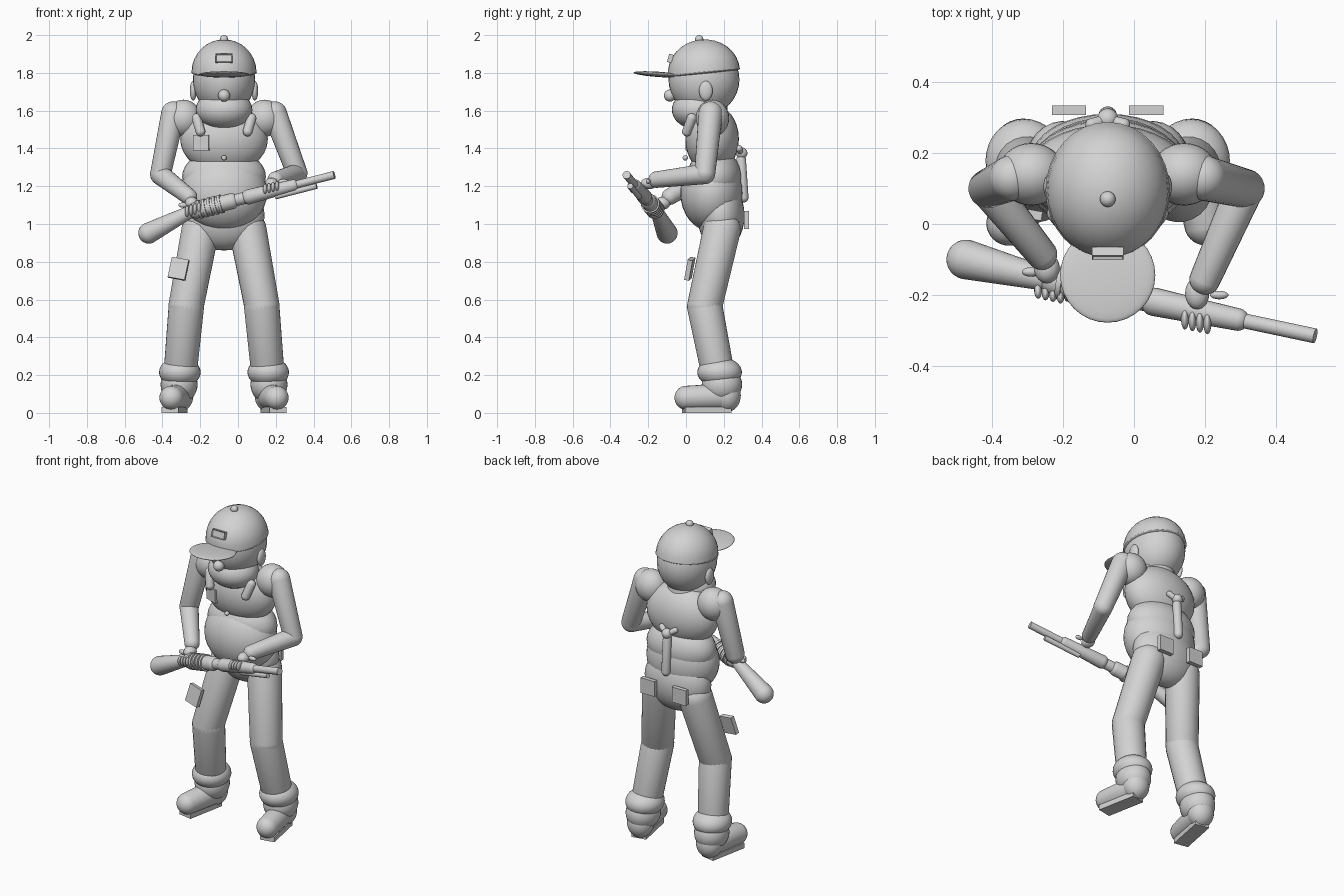
import bpy, bmesh, math
from mathutils import Vector, Matrix

cube = bpy.data.objects.get("Cube")
if cube:
    bpy.data.objects.remove(cube, do_unlink=True)

CX = -0.074  # body centre line

grey = bpy.data.materials.new("plain_grey")
grey.use_nodes = True
COL = (0.65, 0.65, 0.65, 1)
grey.diffuse_color = COL
grey.node_tree.nodes["Principled BSDF"].inputs["Base Color"].default_value = COL


def finish(name, bm, matrix, smooth=True):
    bm.transform(matrix)
    bmesh.ops.recalc_face_normals(bm, faces=bm.faces)
    for f in bm.faces:
        f.smooth = smooth
    me = bpy.data.meshes.new(name)
    bm.to_mesh(me)
    bm.free()
    me.materials.append(grey)
    ob = bpy.data.objects.new(name, me)
    bpy.context.collection.objects.link(ob)
    return ob


def place(loc, scale=(1, 1, 1), rot=(0, 0, 0)):
    turn = Matrix.Rotation(math.radians(rot[2]), 4, 'Z') @ \
        Matrix.Rotation(math.radians(rot[1]), 4, 'Y') @ Matrix.Rotation(math.radians(rot[0]), 4, 'X')
    return Matrix.Translation(loc) @ turn @ Matrix.Diagonal((*scale, 1))


def ball(name, loc, radii, rot=(0, 0, 0), half=False):
    bm = bmesh.new()
    bmesh.ops.create_uvsphere(bm, u_segments=32, v_segments=16, radius=1)
    if half:
        low = [v for v in bm.verts if v.co.z < -0.01]
        bmesh.ops.delete(bm, geom=low, context='VERTS')
    if isinstance(radii, float):
        radii = (radii,) * 3
    return finish(name, bm, place(loc, radii, rot))


def limb(name, a, b, ra, rb=None):
    """Round-ended tapered tube between two points."""
    a, b = Vector(a), Vector(b)
    rb = rb or ra
    bm = bmesh.new()
    bmesh.ops.create_uvsphere(bm, u_segments=24, v_segments=16, radius=1)
    for v in bm.verts:
        top = v.co.z > 0.01
        v.co *= rb if top else ra
        if top:
            v.co.z += (b - a).length
    turn = (b - a).to_track_quat('Z', 'Y').to_matrix().to_4x4()
    return finish(name, bm, Matrix.Translation(a) @ turn)


def tube(name, a, b, r):
    """Flat-ended tube."""
    a, b = Vector(a), Vector(b)
    bm = bmesh.new()
    bmesh.ops.create_cone(bm, cap_ends=True, segments=24, radius1=r, radius2=r, depth=(b - a).length)
    turn = (b - a).to_track_quat('Z', 'Y').to_matrix().to_4x4()
    ob = finish(name, bm, Matrix.Translation((a + b) / 2) @ turn)
    for p in ob.data.polygons:
        p.use_smooth = len(p.vertices) == 4
    return ob


def box(name, loc, size, rot=(0, 0, 0), inset=0):
    bm = bmesh.new()
    bmesh.ops.create_cube(bm, size=1)
    bm.transform(Matrix.Diagonal((*size, 1)))
    if inset:
        bm.normal_update()
        front = [f for f in bm.faces if f.normal.y < -0.9]
        bmesh.ops.inset_region(bm, faces=front, thickness=inset, depth=-size[1] / 3)
    return finish(name, bm, place(loc, rot=rot), smooth=False)


# Head and face
ball("head", (CX, 0.095, 1.765), (0.165, 0.188, 0.19))
ball("jaw", (CX, 0.06, 1.605), (0.15, 0.135, 0.105))
ball("nose", (CX, -0.085, 1.68), 0.032)
limb("neck", (CX, 0.13, 1.5), (CX, 0.12, 1.62), 0.1)

# Cap
ball("cap_dome", (CX, 0.095, 1.805), (0.172, 0.191, 0.172), (6, 0, 0), half=True)
ball("cap_band", (CX, 0.095, 1.803), (0.175, 0.193, 0.018), (6, 0, 0))
ball("cap_visor", (CX, -0.144, 1.792), (0.134, 0.134, 0.014), (-4, 0, 0))
ball("cap_button", (CX, 0.07, 1.978), 0.022)
box("cap_badge", (CX, -0.083, 1.877), (0.088, 0.024, 0.045), (-16, 0, 0), inset=0.006)

# Torso
ball("chest", (CX, 0.138, 1.45), (0.232, 0.142, 0.185))
ball("belly", (CX, 0.135, 1.165), (0.228, 0.165, 0.205))
ball("waist", (CX, 0.15, 1.25), (0.222, 0.143, 0.15))
ball("pelvis", (CX, 0.185, 1.045), (0.215, 0.125, 0.185))
ball("shirt_button", (CX, -0.004, 1.35), 0.014)
box("chest_pocket", (CX - 0.12, 0.02, 1.43), (0.085, 0.02, 0.08), (0, 0, -20))

# Paired body parts
for side, s in (("left", 1), ("right", -1)):
    def at(x, y, z):
        return (CX + s * x, y, z)

    ball(side + "_ear", at(0.163, 0.105, 1.705), (0.018, 0.036, 0.052))
    limb(side + "_braid", at(0.145, 0.03, 1.56), at(0.125, 0.005, 1.49), 0.026)
    ball(side + "_shoulder", at(0.215, 0.14, 1.56), (0.095, 0.088, 0.098))
    limb(side + "_thigh", at(0.125, 0.19, 0.97), at(0.2, 0.1, 0.57), 0.1, 0.095)
    limb(side + "_shin", at(0.2, 0.1, 0.56), at(0.23, 0.165, 0.23), 0.094, 0.09)
    ball(side + "_boot_cuff", at(0.234, 0.178, 0.215), (0.11, 0.118, 0.08))
    ball(side + "_ankle", at(0.238, 0.19, 0.15), (0.098, 0.107, 0.1))
    ball(side + "_heel", at(0.24, 0.215, 0.092), (0.078, 0.075, 0.088))
    limb(side + "_foot", at(0.242, 0.19, 0.085), at(0.278, 0.003, 0.08), 0.07, 0.064)
    box(side + "_sole", at(0.262, 0.11, 0.016), (0.09, 0.25, 0.032), (0, 0, s * 11))
    box(side + "_back_pocket", at(0.109, 0.32, 1.022), (0.097, 0.026, 0.095))

box("thigh_pocket", (-0.315, 0.02, 0.763), (0.092, 0.026, 0.11), (-12, 10, -10))

# Tool hung on the back
limb("tool_handle", (CX, 0.305, 1.14), (CX, 0.292, 1.34), 0.026)
ball("tool_head", (CX, 0.295, 1.375), 0.03)
for s in (-1, 1):
    limb("tool_prong", (CX, 0.295, 1.37), (CX + s * 0.045, 0.28, 1.4), 0.014, 0.018)

# Arms
limb("left_upper_arm", (0.195, 0.13, 1.585), (0.312, 0.1, 1.27), 0.064, 0.056)
limb("left_forearm", (0.312, 0.1, 1.265), (0.2, -0.155, 1.235), 0.054, 0.044)
ball("left_hand", (0.178, -0.195, 1.215), (0.034, 0.045, 0.03))
limb("right_upper_arm", (-0.343, 0.13, 1.585), (-0.41, 0.1, 1.265), 0.064, 0.056)
limb("right_forearm", (-0.41, 0.1, 1.26), (-0.26, -0.085, 1.145), 0.054, 0.044)
ball("right_hand", (-0.245, -0.125, 1.11), (0.036, 0.042, 0.034))

# Long gun held across the body
BREECH, MUZZLE = Vector((-0.27, -0.15, 1.06)), Vector((0.51, -0.315, 1.26))


def gun(t, drop=0.0):
    return BREECH.lerp(MUZZLE, t) + Vector((0, 0, -drop))


limb("gun_stock", (-0.472, -0.1, 0.952), gun(0.02), 0.056, 0.034)
limb("gun_receiver", gun(0.06), gun(0.3), 0.043)
limb("gun_neck", gun(0.25), gun(0.45), 0.032)
limb("gun_forend", gun(0.42), gun(0.72), 0.04, 0.032)
tube("gun_barrel", gun(0.3), gun(1), 0.021)
tube("gun_magazine", gun(0.6, 0.035), gun(0.88, 0.035), 0.015)
for i in range(5):
    t = 0.08 + i * 0.035
    tube("receiver_rib", gun(t), gun(t + 0.018), 0.05)

# Fingers wrapped over the gun
for i in range(4):
    ball("right_finger", gun(0.0 + i * 0.027) + Vector((0, -0.037, 0.008)), (0.011, 0.022, 0.032), (20, 0, 0))
    ball("left_finger", gun(0.53 + i * 0.027) + Vector((0, -0.03, 0.02)), (0.011, 0.03, 0.026), (20, 0, 0))
ball("left_thumb", (0.24, -0.2, 1.225), (0.026, 0.012, 0.013))
ball("right_thumb", (-0.29, -0.135, 1.1), (0.026, 0.013, 0.014))
